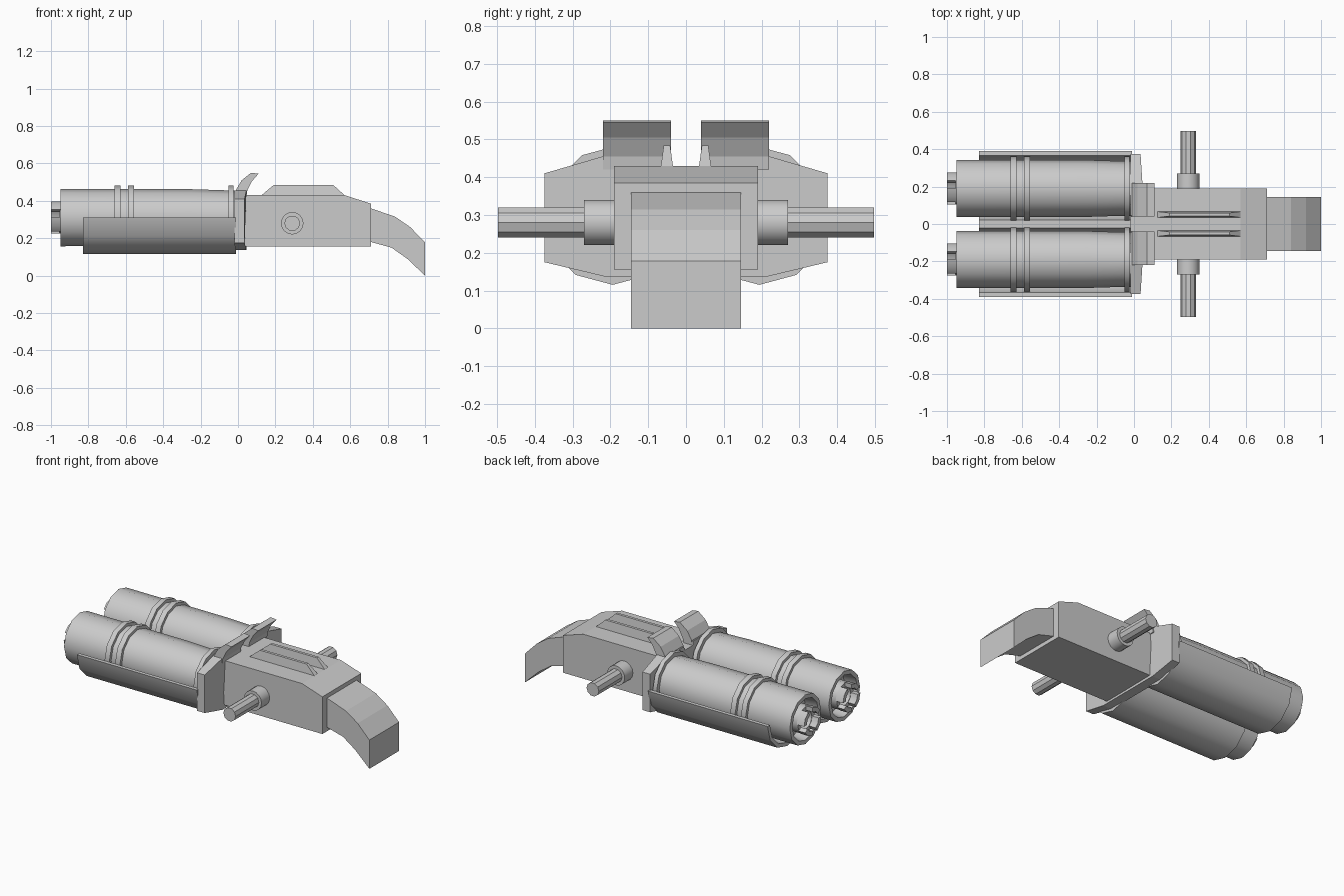
import bpy, bmesh, math

if "Cube" in bpy.data.objects:
    bpy.data.objects.remove(bpy.data.objects["Cube"])

BY, BZ = 0.19, 0.31      # barrel axis


def finish(name, bm, smooth=False):
    bmesh.ops.remove_doubles(bm, verts=bm.verts, dist=1e-5)
    bmesh.ops.recalc_face_normals(bm, faces=bm.faces)
    me = bpy.data.meshes.new(name)
    bm.to_mesh(me)
    bm.free()
    ob = bpy.data.objects.new(name, me)
    bpy.context.collection.objects.link(ob)
    if smooth:
        bpy.ops.object.select_all(action='DESELECT')
        ob.select_set(True)
        bpy.context.view_layer.objects.active = ob
        bpy.ops.object.shade_smooth_by_angle(angle=math.radians(40))
    return ob


def lathe(name, prof, place, n=12, a0=0.0, steps=None, smooth=True):
    """Turn a closed (t, r) profile; a partial turn gets end caps."""
    bm = bmesh.new()
    steps = steps or n
    full = steps == n
    rows = []
    for i in range(steps if full else steps + 1):
        a = a0 + 2 * math.pi * i / n
        rows.append([bm.verts.new(place(t, r * math.cos(a), r * math.sin(a))) for t, r in prof])
    m = len(prof)
    for i in range(steps):
        p, q = rows[i], rows[(i + 1) % len(rows)]
        for j in range(m):
            k = (j + 1) % m
            if prof[j][1] == 0 and prof[k][1] == 0:
                continue
            if prof[j][1] == 0:
                bm.faces.new((p[j], p[k], q[k]))
            elif prof[k][1] == 0:
                bm.faces.new((p[j], p[k], q[j]))
            else:
                bm.faces.new((p[j], p[k], q[k], q[j]))
    if full:
        loose = [v for v in bm.verts if not v.link_faces]
        bmesh.ops.delete(bm, geom=loose, context='VERTS')
    else:
        bm.faces.new(rows[0])
        bm.faces.new(rows[-1])
    return finish(name, bm, smooth)


def prism(name, outline, lo, hi, taper=0.0, pivot=None):
    """Extrude an x-z outline along y; taper narrows points above pivot."""
    bm = bmesh.new()
    sides = []
    for y, d in ((lo, 1), (hi, -1)):
        sides.append([bm.verts.new((x, y + (d * taper if pivot and z > pivot else 0), z))
                      for x, z in outline])
    a, b = sides
    bm.faces.new(a)
    bm.faces.new(b[::-1])
    for i in range(len(a)):
        j = (i + 1) % len(a)
        bm.faces.new((a[i], b[i], b[j], a[j]))
    return finish(name, bm)


def tube(x0, x1, r0, r1):
    return [(x0, r0), (x0, r1), (x1, r1), (x1, r0)]


# Central receiver and curved grip
prism("receiver", [(0.03, 0.155), (0.71, 0.155), (0.71, 0.385), (0.57, 0.43), (0.03, 0.43)],
      -0.19, 0.19)
prism("grip", [(0.70, 0.36), (0.71, 0.36), (0.84, 0.315), (0.92, 0.26), (1.0, 0.178), (1.0, 0.0),
               (0.905, 0.09), (0.82, 0.15), (0.71, 0.18), (0.70, 0.18)], -0.145, 0.145)

# Breech plate, thinner at its outer edges
bm = bmesh.new()
half = [(0.04, 0.43), (0.045, 0.455), (0.22, 0.455), (0.375, 0.41), (0.375, 0.175), (0.215, 0.137)]
outline = half + [(-y, z) for y, z in reversed(half)]
back = [bm.verts.new((-0.018, y, z)) for y, z in outline]
front = [bm.verts.new((0.035 if abs(y) > 0.3 else 0.045, y, z)) for y, z in outline]
bm.faces.new(back)
bm.faces.new(front)
for i in range(len(outline)):
    j = (i + 1) % len(outline)
    bm.faces.new((back[i], back[j], front[j], front[i]))
finish("breech_plate", bm)

for s, side in ((-1, "right"), (1, "left")):
    def along_x(t, u, v):
        return (t, s * BY + u, BZ + v)

    def cradle_x(t, u, v):
        return (t, s * 0.194 + u, BZ + v)

    def along_y(t, u, v):
        return (0.29 + u, s * t, 0.28 + v)

    # Hollow barrel with bands
    lathe("barrel_" + side, [(-0.01, 0.0), (-0.01, 0.146), (-0.06, 0.146), (-0.25, 0.152),
                             (-0.95, 0.153), (-0.95, 0.128), (-0.87, 0.12), (-0.87, 0.0)], along_x)
    for i, (x0, x1) in enumerate(((-0.66, -0.628), (-0.588, -0.555), (-0.052, -0.025))):
        lathe(f"band_{side}_{i}", tube(x0, x1, 0.14, 0.171), along_x)

    # Slotted muzzle crown
    lathe("muzzle_base_" + side, tube(-0.955, -0.86, 0.055, 0.083), along_x)
    for i in range(4):
        lathe(f"muzzle_prong_{side}_{i}", tube(-1.0, -0.95, 0.058, 0.085), along_x,
              a0=i * math.pi / 2, steps=2)

    # Half-round cradle below the barrel
    lathe("cradle_" + side, tube(-0.83, -0.01, 0.172, 0.195), cradle_x, a0=math.pi, steps=6)

    # Side pivot: collar and peg
    lathe("pivot_collar_" + side, [(0.17, 0.0), (0.17, 0.06), (0.27, 0.06), (0.27, 0.0)],
          along_y, n=16)
    lathe("pivot_peg_" + side, [(0.25, 0.0), (0.25, 0.042), (0.497, 0.042), (0.497, 0.0)],
          along_y, n=10, smooth=False)

    # Curved hammer
    lo, hi = sorted((s * 0.04, s * 0.22))
    prism("hammer_" + side, [(-0.015, 0.42), (-0.01, 0.46), (0.02, 0.51), (0.07, 0.55),
                             (0.11, 0.545), (0.075, 0.505), (0.05, 0.455), (0.045, 0.42)], lo, hi)

    # Top rail fin
    lo, hi = sorted((s * 0.034, s * 0.067))
    prism("top_fin_" + side, [(0.12, 0.425), (0.19, 0.484), (0.51, 0.484), (0.575, 0.425)],
          lo, hi, taper=0.008, pivot=0.45)
